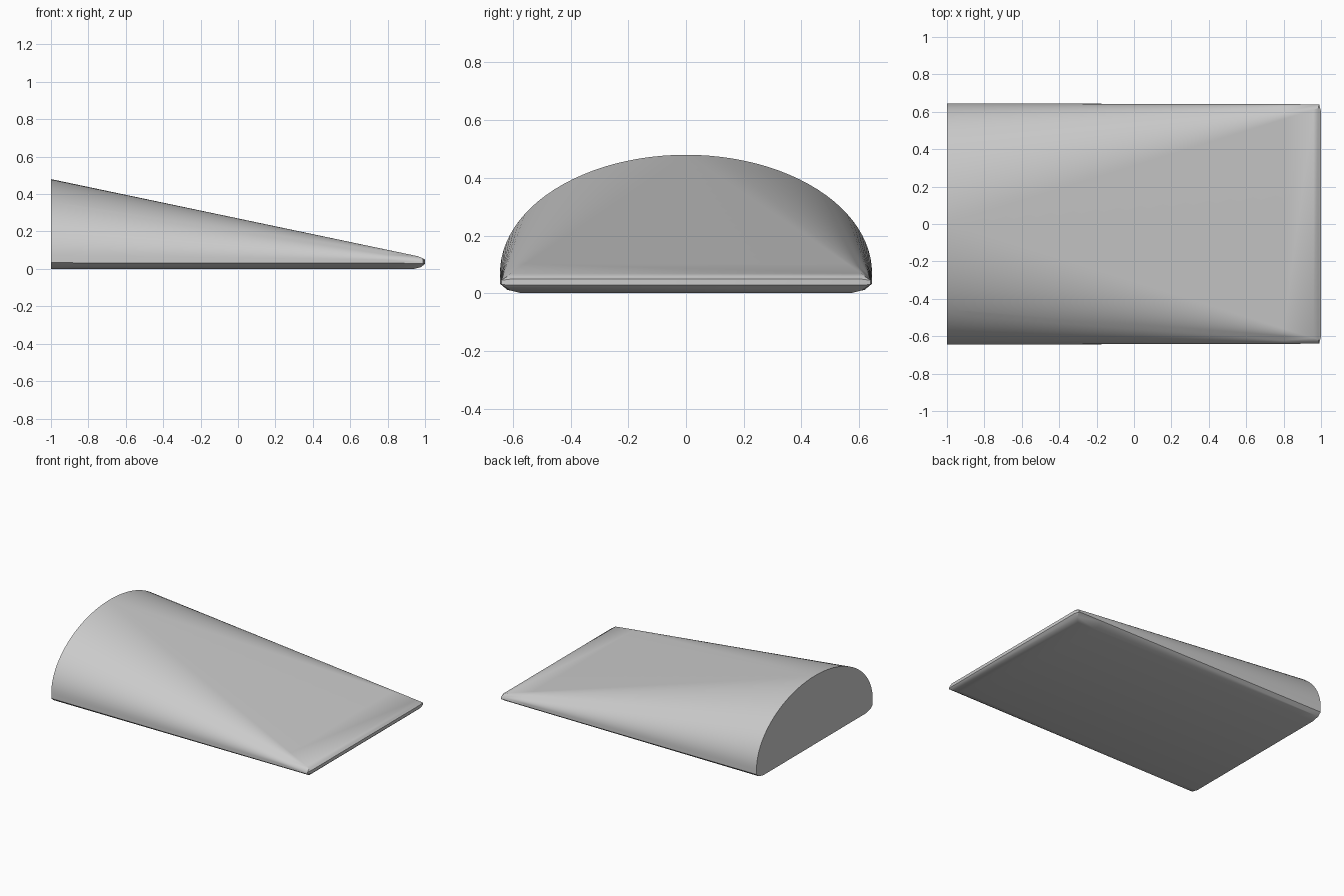
import bpy
import bmesh
import math

cube = bpy.data.objects.get("Cube")
if cube:
    bpy.data.objects.remove(cube)

# Plain grey material
grey = bpy.data.materials.new("plain grey")
grey.use_nodes = True
colour = (0.6, 0.6, 0.6, 1)
grey.diffuse_color = colour
grey.node_tree.nodes["Principled BSDF"].inputs["Base Color"].default_value = colour

HALF_WIDTH = 0.645
SPRING_Z = 0.07
RISE = 0.41
ARC_STEPS = 48

bm = bmesh.new()

# Tall end: elliptical arch above a flat base with rounded lower edges
for i in range(ARC_STEPS + 1):
    a = math.pi * i / ARC_STEPS
    bm.verts.new((-1, HALF_WIDTH * math.cos(a), SPRING_Z + RISE * math.sin(a)))
for y, z in [(HALF_WIDTH, 0.033), (0.62, 0.012), (0.57, 0)]:
    for side in (-1, 1):
        bm.verts.new((-1, side * y, z))

# Thin end: straight, slightly rounded lip
lip = [(0.96, 0.61, 0.068), (0.985, 0.62, 0.058), (1, 0.6, 0.05),
       (0.99, 0.64, 0.045), (0.99, 0.64, 0.03), (1, 0.6, 0.028),
       (0.98, 0.61, 0.01), (0.94, 0.57, 0)]
for x, y, z in lip:
    for side in (-1, 1):
        bm.verts.new((x, side * y, z))

# Stretch a skin between both ends
bmesh.ops.convex_hull(bm, input=bm.verts[:])
bmesh.ops.delete(bm, geom=[v for v in bm.verts if not v.link_faces], context='VERTS')
bmesh.ops.dissolve_limit(bm, angle_limit=math.radians(0.1),
                         verts=bm.verts[:], edges=bm.edges[:])

# Cross cuts keep the smooth shading even along the length
for k in range(1, 16):
    bmesh.ops.bisect_plane(bm, geom=bm.verts[:] + bm.edges[:] + bm.faces[:],
                           plane_co=(-1 + k * 0.12, 0, 0), plane_no=(1, 0, 0))
bmesh.ops.recalc_face_normals(bm, faces=bm.faces[:])

mesh = bpy.data.meshes.new("tapered_shell")
bm.to_mesh(mesh)
bm.free()
mesh.materials.append(grey)
shell = bpy.data.objects.new("tapered_shell", mesh)
bpy.context.collection.objects.link(shell)

bpy.ops.object.select_all(action='DESELECT')
shell.select_set(True)
bpy.context.view_layer.objects.active = shell
bpy.ops.object.shade_smooth_by_angle(angle=math.radians(30))
